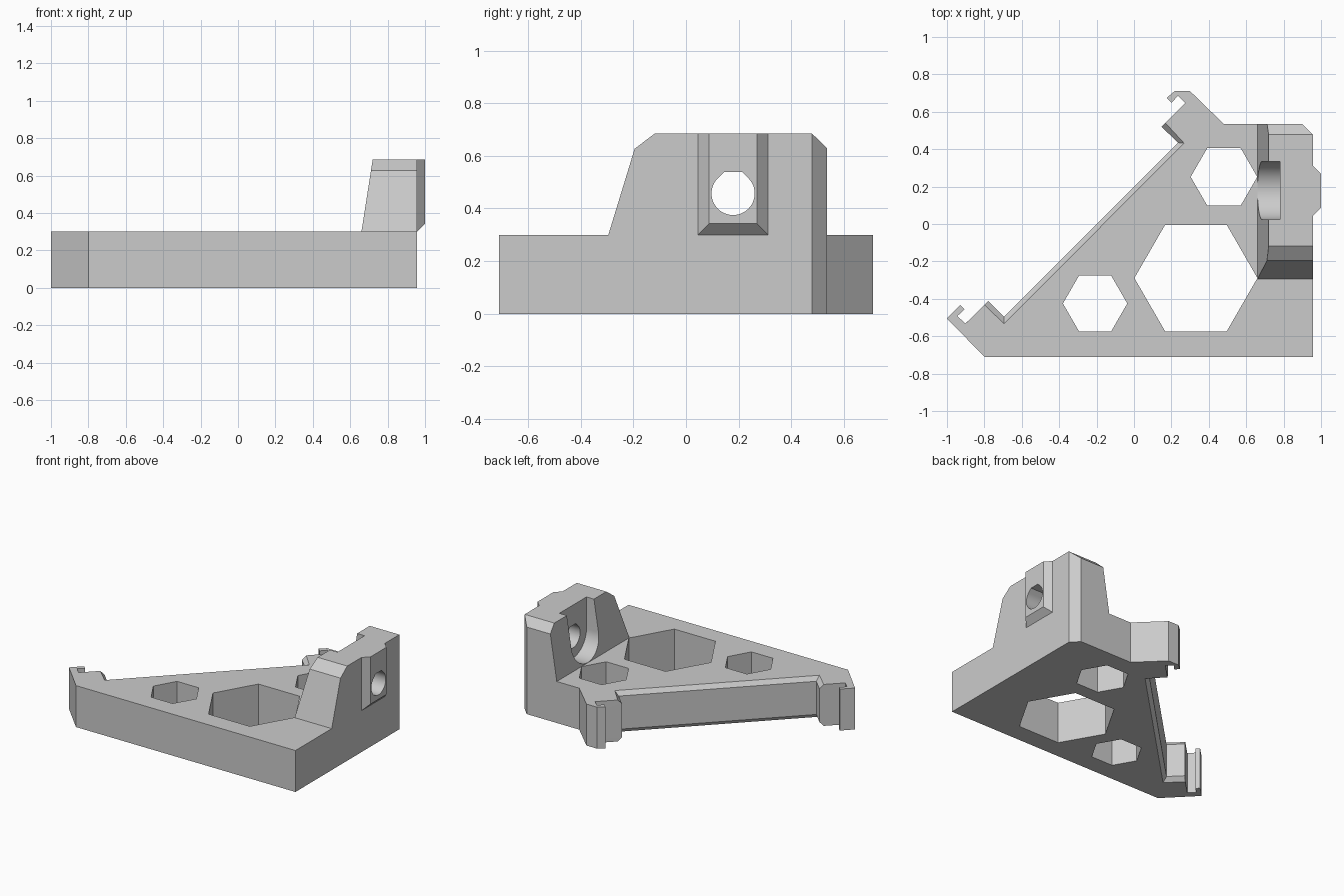
import bpy, bmesh, math
from mathutils import Vector

cube = bpy.data.objects.get("Cube")
if cube:
    bpy.data.objects.remove(cube, do_unlink=True)

grey = bpy.data.materials.new("plain grey")
grey.use_nodes = True
grey.diffuse_color = (0.6, 0.6, 0.6, 1)
grey.node_tree.nodes["Principled BSDF"].inputs["Base Color"].default_value = (0.6, 0.6, 0.6, 1)


def loft(name, rings, cuts=()):
    """Closed solid through matching rings, then trimmed by (point, normal) planes."""
    bm = bmesh.new()
    loops = [[bm.verts.new(p) for p in ring] for ring in rings]
    for a, b in zip(loops, loops[1:]):
        for i in range(len(a)):
            j = (i + 1) % len(a)
            bm.faces.new((a[i], a[j], b[j], b[i]))
    bm.faces.new(loops[0])
    bm.faces.new(loops[-1])
    for point, normal in cuts:
        geom = bm.verts[:] + bm.edges[:] + bm.faces[:]
        bmesh.ops.bisect_plane(bm, geom=geom, plane_co=point, plane_no=normal, clear_outer=True)
        bmesh.ops.holes_fill(bm, edges=[e for e in bm.edges if e.is_boundary])
    bmesh.ops.recalc_face_normals(bm, faces=bm.faces[:])
    mesh = bpy.data.meshes.new(name)
    bm.to_mesh(mesh)
    bm.free()
    mesh.materials.append(grey)
    obj = bpy.data.objects.new(name, mesh)
    bpy.context.collection.objects.link(obj)
    return obj


def along_x(name, profile, x0, x1, cuts=()):
    return loft(name, [[(x, y, z) for y, z in profile] for x in (x0, x1)], cuts)


def along_z(profile, z):
    return [(x, y, z) for x, y in profile]


def combine(target, tool, operation):
    mod = target.modifiers.new(operation.lower(), "BOOLEAN")
    mod.operation, mod.solver, mod.object = operation, "EXACT", tool
    bpy.context.view_layer.objects.active = target
    bpy.ops.object.modifier_apply(modifier=mod.name)
    bpy.data.objects.remove(tool, do_unlink=True)


# Triangular base with a clip hook at each end of the long diagonal side
upper_hook = [(0.275, 0.647), (0.235, 0.685), (0.2, 0.648), (0.174, 0.674), (0.217, 0.71), (0.3, 0.71)]
lower_hook = [(-1, -0.505), (-0.928, -0.433), (-0.906, -0.455), (-0.944, -0.492), (-0.902, -0.533)]
right_side = [(0.48, 0.535), (0.9, 0.535), (0.957, 0.478), (0.957, -0.71), (-0.8, -0.71)]
# The pocket between the hooks has bevelled upper and lower rims
rim = [(-0.8, -0.432), (-0.695, -0.533), (0.268, 0.432), (0.168, 0.54)]
pocket = [(-0.78, -0.412), (-0.695, -0.497), (0.235, 0.435), (0.147, 0.52)]


def outline(edge, z):
    return along_z(lower_hook + edge + upper_hook + right_side, z)


bracket = loft("corner_bracket", [outline(rim, 0), outline(pocket, 0.03),
                                  outline(pocket, 0.27), outline(rim, 0.3)])

# Upright wall with a leaning inner face and a bevelled back corner
profile = [(-0.295, 0.2), (-0.295, 0.3), (-0.195, 0.627), (-0.118, 0.685),
           (0.478, 0.685), (0.535, 0.63), (0.535, 0.2)]
wall = along_x("wall", profile, 0.5, 0.957, [
    (Vector((0.66, 0, 0.3)), Vector((-0.385, 0, 0.06)).normalized()),
    (Vector((0.957, 0.478, 0)), Vector((1, 1, 0)).normalized())])
combine(bracket, wall, "UNION")


# Tapered locating boss on the outer face
def boss_ring(x, inset):
    y0, y1, z0 = 0.045 + inset, 0.312 - inset, 0.3 + inset
    return [(x, y0, z0), (x, y1, z0), (x, y1, 0.685), (x, y0, 0.685)]


boss = loft("boss", [boss_ring(0.9, 0), boss_ring(0.957, 0), boss_ring(1, 0.043)])
combine(bracket, boss, "UNION")

# Hexagonal lightening holes
for x, y, r in [(0.331, -0.289, 0.329), (0.481, 0.252, 0.178), (-0.208, -0.425, 0.172)]:
    hexagon = [(x + r * math.cos(math.pi * k / 3), y + r * math.sin(math.pi * k / 3)) for k in range(6)]
    combine(bracket, loft("hex_cutter", [along_z(hexagon, -0.1), along_z(hexagon, 0.4)]), "DIFFERENCE")

# Bolt head slot, open at the top, and the bolt hole with a flat roof
cy, cz = 0.179, 0.457


def arc(r, start, end, steps):
    angles = [math.radians(start + (end - start) * i / steps) for i in range(steps + 1)]
    return [(cy + r * math.cos(a), cz + r * math.sin(a)) for a in angles]


slot = arc(0.155, 180, 360, 32) + [(cy + 0.155, 1), (cy - 0.155, 1)]
combine(bracket, along_x("slot_cutter", slot, 0.5, 0.78), "DIFFERENCE")
r = 0.082
flat = r * math.tan(math.pi / 8)
hole = arc(r, 135, 405, 36) + [(cy + flat, cz + r), (cy - flat, cz + r)]
combine(bracket, along_x("hole_cutter", hole, 0.6, 1.1), "DIFFERENCE")

# Smooth the round surfaces, keep the edges sharp
bpy.ops.object.select_all(action="DESELECT")
bracket.select_set(True)
bpy.context.view_layer.objects.active = bracket
bpy.ops.object.shade_smooth_by_angle(angle=math.radians(20))
